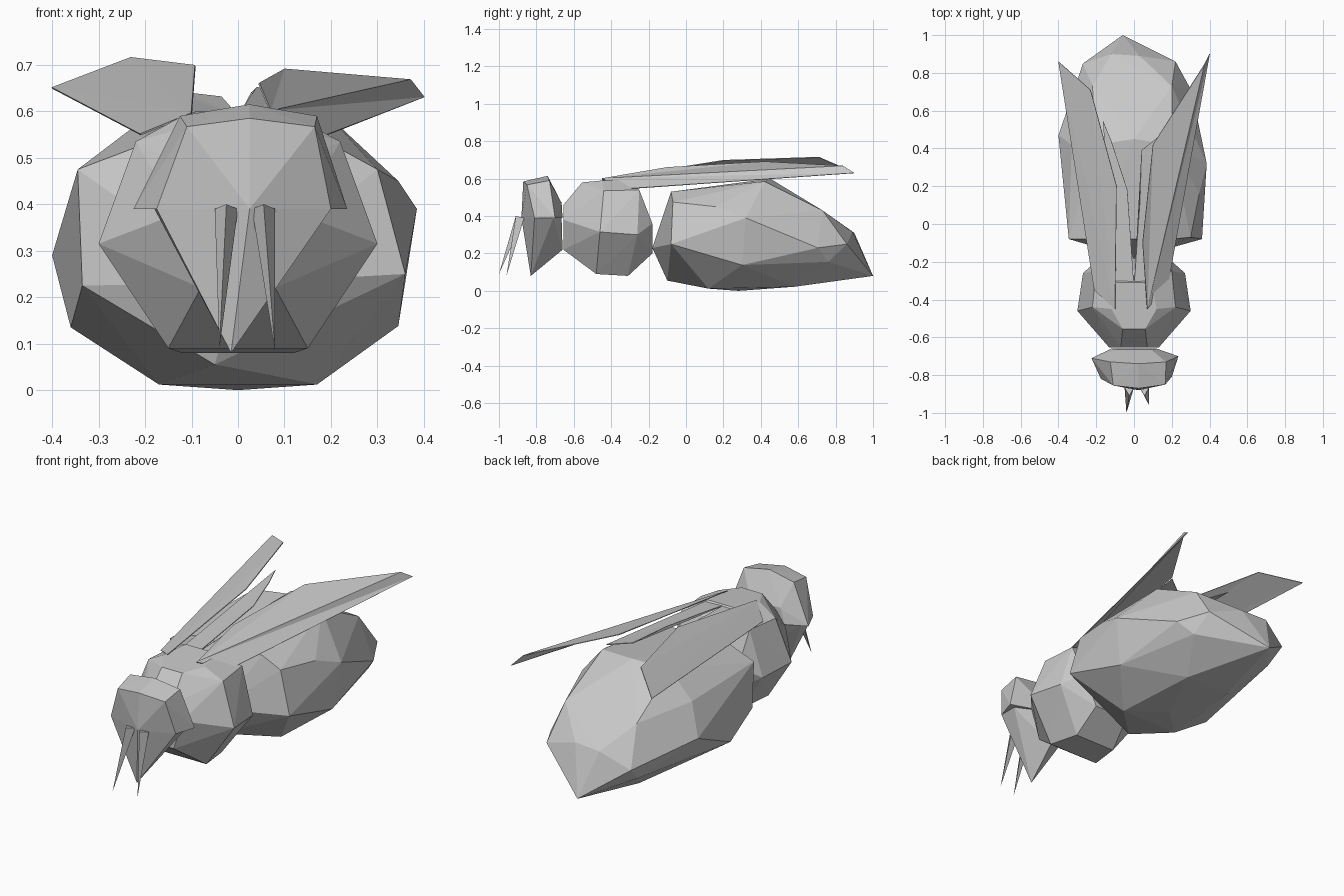
import bpy, bmesh

cube = bpy.data.objects.get("Cube")
if cube:
    bpy.data.objects.remove(cube, do_unlink=True)

# One plain grey
grey = bpy.data.materials.new("plain grey")
grey.use_nodes = True
col = (0.58, 0.58, 0.58, 1)
grey.diffuse_color = col
grey.node_tree.nodes["Principled BSDF"].inputs["Base Color"].default_value = col


def add_object(name, bm):
    me = bpy.data.meshes.new(name)
    bm.to_mesh(me)
    bm.free()
    ob = bpy.data.objects.new(name, me)
    bpy.context.collection.objects.link(ob)
    me.materials.append(grey)
    return ob


def both(*pts):
    """Points on both sides of the centre plane."""
    return [(s * x, y, z) for x, y, z in pts for s in (1, -1)]


def faceted(name, pts):
    """Low-poly convex body wrapped around its corner points."""
    bm = bmesh.new()
    for p in pts:
        bm.verts.new(p)
    res = bmesh.ops.convex_hull(bm, input=bm.verts[:])
    loose = {v for v in res["geom_interior"] + res["geom_unused"]
             if isinstance(v, bmesh.types.BMVert)}
    bmesh.ops.delete(bm, geom=list(loose), context='VERTS')
    bmesh.ops.dissolve_limit(bm, angle_limit=0.03, verts=bm.verts[:], edges=bm.edges[:])
    bmesh.ops.recalc_face_normals(bm, faces=bm.faces[:])
    return add_object(name, bm)


def blade(name, pts):
    """Thin wing: a fan of triangles with a little thickness."""
    bm = bmesh.new()
    vs = [bm.verts.new(p) for p in pts]
    for a, b in zip(vs[1:], vs[2:]):
        bm.faces.new((vs[0], a, b))
    bmesh.ops.recalc_face_normals(bm, faces=bm.faces[:])
    ob = add_object(name, bm)
    mod = ob.modifiers.new("thickness", 'SOLIDIFY')
    mod.thickness = 0.004
    mod.offset = 0
    return ob


# Abdomen: slightly lopsided, pointed at the tail
faceted("abdomen", both(
    (0.17, 0.12, 0.012), (0.20, -0.08, 0.53), (0.20, 0.42, 0.585), (0.13, 0.58, 0.022)) + [
    (0, -0.18, 0.23), (-0.05, -0.10, 0.055), (0, 0.28, 0.0), (0, 0.45, 0.60),
    (0.36, -0.08, 0.25), (0.30, -0.07, 0.475), (-0.335, -0.08, 0.225), (-0.345, -0.08, 0.475),
    (0.345, 0.30, 0.138), (0.385, 0.32, 0.39), (0.345, 0.16, 0.45),
    (0.305, 0.705, 0.23), (0.24, 0.76, 0.155), (0.20, 0.73, 0.43), (0.22, 0.86, 0.25),
    (-0.36, 0.14, 0.135), (-0.40, 0.47, 0.29), (-0.33, 0.42, 0.45), (-0.25, 0.76, 0.15),
    (-0.22, 0.73, 0.42), (-0.27, 0.85, 0.23),
    (0.03, 0.89, 0.315), (-0.12, 0.90, 0.31), (-0.06, 1.0, 0.08)])

# Thorax: rings from neck to waist
faceted("thorax", both(
    (0.13, -0.655, 0.38), (0.08, -0.655, 0.22), (0.07, -0.655, 0.46), (0.06, -0.555, 0.58),
    (0.30, -0.46, 0.315), (0.15, -0.48, 0.09), (0.22, -0.44, 0.535), (0.12, -0.45, 0.59),
    (0.27, -0.26, 0.30), (0.12, -0.31, 0.08), (0.20, -0.25, 0.54), (0.09, -0.31, 0.60),
    (0.18, -0.18, 0.36), (0.10, -0.18, 0.20)))

# Head: bevelled crown sitting on a narrower pointed jaw
faceted("head_crown", [
    (-0.225, -0.71, 0.39), (0.235, -0.70, 0.39), (-0.175, -0.82, 0.39), (0.20, -0.81, 0.39),
    (-0.12, -0.66, 0.39), (0.12, -0.66, 0.39), (-0.11, -0.855, 0.567), (0.165, -0.85, 0.567),
    (-0.125, -0.73, 0.59), (0.17, -0.73, 0.59), (-0.09, -0.665, 0.47), (0.09, -0.665, 0.47),
    (0.025, -0.88, 0.39), (0.025, -0.87, 0.585), (0.025, -0.74, 0.615)])
faceted("jaw", [
    (-0.175, -0.82, 0.39), (0.20, -0.81, 0.39), (-0.18, -0.72, 0.39), (0.20, -0.71, 0.39),
    (-0.11, -0.665, 0.39), (0.11, -0.665, 0.39), (0.025, -0.88, 0.39),
    (0, -0.66, 0.22), (-0.015, -0.83, 0.08)])

# Drooping feelers: slim three-sided spikes
for side, x, tip in (("left", 0.055, (0.08, -0.96, 0.08)),
                     ("right", -0.025, (-0.04, -1.0, 0.09))):
    faceted(side + "_feeler", [
        (x - 0.025, -0.865, 0.39), (x + 0.025, -0.865, 0.39), (x, -0.91, 0.40), tip])

# Large upper wings
blade("right_upper_wing", [
    (-0.10, -0.45, 0.595), (-0.092, 0.20, 0.698), (-0.23, 0.71, 0.715),
    (-0.40, 0.86, 0.65), (-0.21, -0.35, 0.55)])
blade("left_upper_wing", [
    (0.07, -0.45, 0.60), (0.045, -0.10, 0.66), (0.10, 0.42, 0.69),
    (0.37, 0.84, 0.668), (0.40, 0.90, 0.63), (0.18, -0.32, 0.545)])

# Small lower wings
blade("right_lower_wing", [
    (0, -0.33, 0.59), (-0.035, 0.18, 0.63), (-0.12, 0.44, 0.64),
    (-0.165, 0.55, 0.645), (-0.10, -0.30, 0.59)])
blade("left_lower_wing", [
    (0, -0.33, 0.59), (0.03, 0.12, 0.64), (0.04, 0.39, 0.65),
    (0.14, 0.47, 0.645), (0.10, -0.30, 0.59)])
